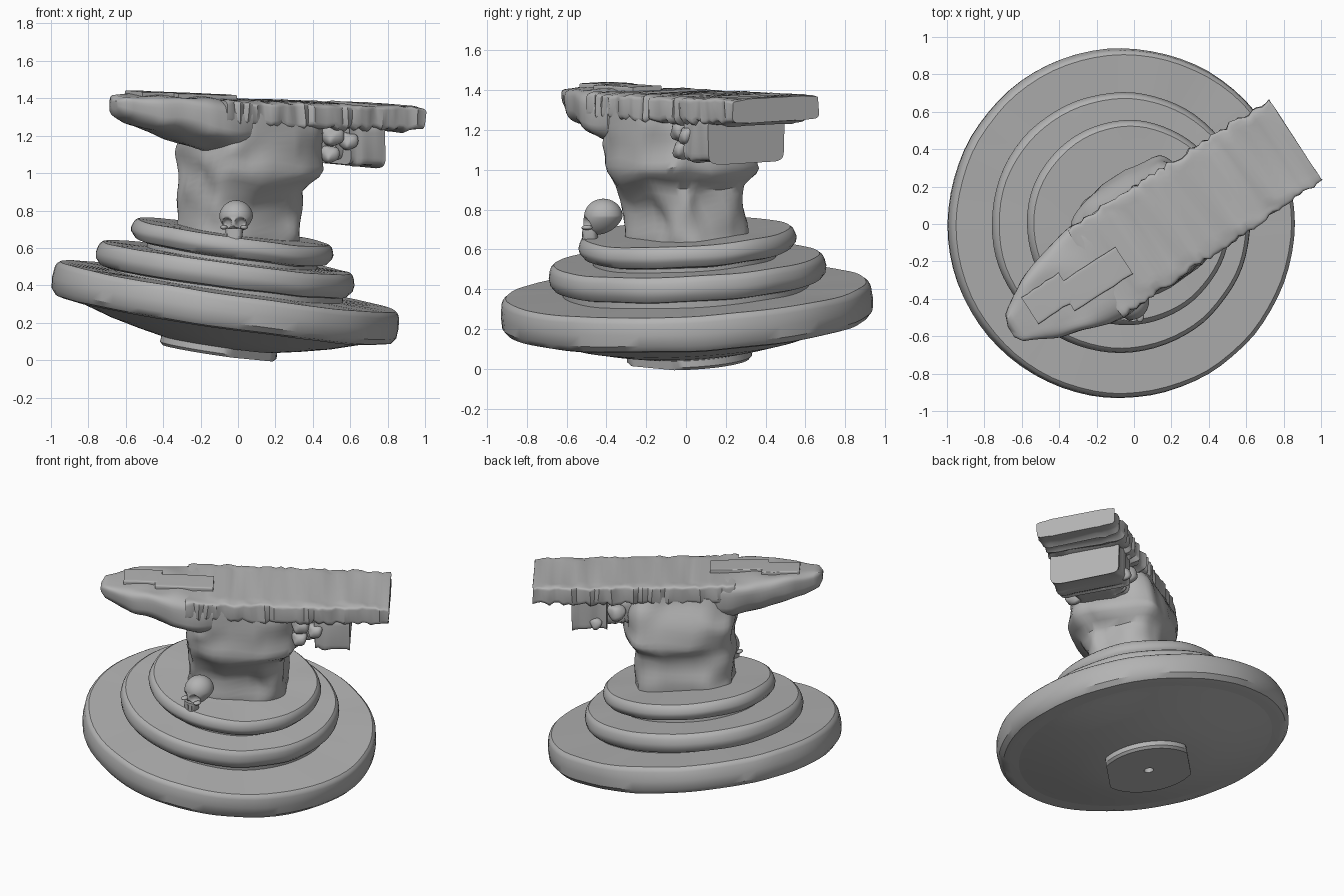
import bpy, bmesh, math, random
from mathutils import Matrix, Vector, noise

random.seed(4)
if bpy.data.objects.get("Cube"):
    bpy.data.objects.remove(bpy.data.objects["Cube"], do_unlink=True)

stone = bpy.data.materials.new("grey stone")
stone.use_nodes = True
GREY = (0.45, 0.45, 0.45, 1)
stone.diffuse_color = GREY
stone.node_tree.nodes["Principled BSDF"].inputs["Base Color"].default_value = GREY

ANVIL = Matrix.Rotation(math.radians(33), 4, "Z")


def finish(name, bm, matrix=Matrix(), angle=35):
    bmesh.ops.recalc_face_normals(bm, faces=bm.faces)
    mesh = bpy.data.meshes.new(name)
    bm.to_mesh(mesh)
    bm.free()
    mesh.transform(matrix)
    mesh.materials.append(stone)
    obj = bpy.data.objects.new(name, mesh)
    bpy.context.collection.objects.link(obj)
    bpy.ops.object.select_all(action="DESELECT")
    obj.select_set(True)
    bpy.context.view_layer.objects.active = obj
    bpy.ops.object.shade_smooth_by_angle(angle=math.radians(angle))
    return obj


def loft(rings):
    """Skin a list of equal-length point rings and cap both ends."""
    bm = bmesh.new()
    rows = [[bm.verts.new(p) for p in ring] for ring in rings]
    for a, b in zip(rows, rows[1:]):
        for i in range(len(a)):
            j = (i + 1) % len(a)
            bm.faces.new((a[i], a[j], b[j], b[i]))
    bm.faces.new(rows[0])
    bm.faces.new(rows[-1])
    return bm


def section(lo_a, hi_a, lo_b, hi_b, low_power, high_power, n=40):
    """Rounded-rectangle section; the lower and upper halves may differ in squareness."""
    points = []
    for i in range(n):
        t = 2 * math.pi * (i + 0.5) / n
        c, s = math.cos(t), math.sin(t)
        p = 2 / (high_power if s > 0 else low_power)
        a = math.copysign(abs(c) ** p, c)
        b = math.copysign(abs(s) ** p, s)
        points.append(((lo_a + hi_a) / 2 + a * (hi_a - lo_a) / 2,
                       (lo_b + hi_b) / 2 + b * (hi_b - lo_b) / 2))
    return points


def stations(keys, steps):
    """Linear in-between values of a keyed table, spaced evenly on the first column."""
    for k in range(steps + 1):
        x = keys[0][0] + (keys[-1][0] - keys[0][0]) * k / steps
        for a, b in zip(keys, keys[1:]):
            if x <= b[0] + 1e-6:
                f = (x - a[0]) / (b[0] - a[0])
                yield [p + (q - p) * f for p, q in zip(a, b)]
                break


def roughen(bm, amount, size):
    for v in bm.verts:
        v.co += noise.noise_vector(v.co / size) * amount


def tilt(x, y, z, slope_x, slope_y):
    up = Vector((-slope_x, -slope_y, 1)).normalized()
    turn = Vector((0, 0, 1)).rotation_difference(up).to_matrix().to_4x4()
    return Matrix.Translation((x, y, z)) @ turn


def lathe(profile, n=72):
    return loft([[(r * math.cos(2 * math.pi * i / n), r * math.sin(2 * math.pi * i / n), z)
                  for i in range(n)] for r, z in profile])


# Stepped, leaning discs
def disc(name, matrix, radius, depth):
    e = 0.03
    bm = lathe([(radius - 0.07, -depth - 0.01), (radius - e, -depth), (radius - 0.005, -depth + e),
                (radius, -depth / 2), (radius - 0.007, -e), (radius - 0.015, -0.012),
                (radius - e, 0), (radius * 0.6, 0)])
    roughen(bm, 0.006, 0.25)
    finish(name, bm, matrix)


base = tilt(-0.055, 0, 0.395, -0.147, 0.05)
disc("lower_disc", base, 0.935, 0.175)
disc("middle_disc", tilt(-0.06, 0.005, 0.55, -0.133, 0.05), 0.697, 0.125)
disc("upper_disc", tilt(-0.022, 0.005, 0.685, -0.14, 0.06), 0.548, 0.105)
finish("disc_core", lathe([(0.62, -0.05), (0.62, 0.08), (0.46, 0.1), (0.46, 0.22)]), base)

# Bowl and clipped plug with a small hole beneath the discs
finish("under_bowl", lathe([(0.87, -0.17), (0.76, -0.2), (0.6, -0.25),
                            (0.45, -0.285), (0.3, -0.315)]), base)
plug = lathe([(0.31, -0.28), (0.315, -0.345), (0.3, -0.36), (0.03, -0.36), (0.03, -0.33)])
side = Vector((-1, 1, 0)).normalized()
for v in plug.verts:
    over = v.co.dot(side)
    v.co -= side * (over - max(-0.26, min(0.26, over)))
finish("under_plug", plug, base)

# Anvil waist: height, u low, u high, v low, v high
WAIST = [(0.58, -0.32, 0.32, -0.24, 0.25), (0.72, -0.31, 0.31, -0.24, 0.24),
         (0.92, -0.31, 0.31, -0.31, 0.23), (1.0, -0.31, 0.39, -0.38, 0.26),
         (1.14, -0.31, 0.38, -0.38, 0.24), (1.32, -0.31, 0.36, -0.36, 0.17)]
bm = loft([[(a, b, z) for a, b in section(u0, u1, v0, v1, 3.5, 3.5, 48)]
           for z, u0, u1, v0, v1 in stations(WAIST, 22)])
roughen(bm, 0.035, 0.16)
finish("waist", bm, ANVIL, 40)


def top_height(u, v):
    return 1.392 - 0.03 * u + 0.05 * (v + 0.1)


def along(keys, steps, low, high, jag=0.0):
    """Loft along the anvil; keys hold u, v low, v high, depth below the face, top drop."""
    rings = []
    for u, v0, v1, depth, drop in stations(keys, steps):
        j = [random.uniform(-jag, jag) for _ in range(4)]
        ring = section(v0 + j[0], v1 + j[1], -depth + j[2], -drop + j[3] * 0.3, low, high)
        rings.append([(u, v, top_height(u, v) + z) for v, z in ring])
    return loft(rings)


# Ragged working slab
bm = along([(-0.32, -0.385, 0.17, 0.14, 0), (0.2, -0.37, 0.17, 0.14, 0),
            (0.97, -0.355, 0.165, 0.13, 0)], 46, 6, 12, 0.011)
roughen(bm, 0.01, 0.07)
finish("face_slab", bm, ANVIL)

# Tapering horn
bm = along([(-0.87, -0.15, -0.085, 0.08, 0.03), (-0.84, -0.2, -0.03, 0.12, 0.005),
            (-0.75, -0.255, 0.035, 0.16, 0), (-0.58, -0.32, 0.11, 0.2, -0.012),
            (-0.4, -0.375, 0.15, 0.25, -0.008), (-0.29, -0.39, 0.17, 0.28, 0),
            (-0.15, -0.37, 0.16, 0.28, 0.01)], 24, 2.2, 5)
roughen(bm, 0.018, 0.15)
finish("horn", bm, ANVIL, 45)

# Raised plates on the horn
for name, u0, u1, v0, v1 in (("horn_plate", -0.52, -0.15, -0.22, -0.05),
                             ("horn_tip_plate", -0.72, -0.48, -0.17, 0.0)):
    bm = along([(u0, v0, v1, 0.03, -0.025), (u1, v0, v1, 0.03, -0.025)], 6, 12, 12, 0.004)
    finish(name, bm, ANVIL)

# Block hanging beneath the tail, with an eroded neck
bm = along([(0.5, -0.34, 0.12, 0.32, 0.1), (0.72, -0.335, 0.12, 0.33, 0.1)], 10, 10, 10, 0.005)
roughen(bm, 0.012, 0.1)
finish("tail_block", bm, ANVIL)
bm = along([(0.28, -0.28, 0.1, 0.32, 0.1), (0.54, -0.26, 0.06, 0.31, 0.1)], 12, 5, 5, 0.008)
roughen(bm, 0.02, 0.08)
finish("tail_neck", bm, ANVIL)
LUMPS = [(0.41, -0.29, 1.2, 0.06), (0.5, -0.31, 1.17, 0.05), (0.44, 0.09, 1.18, 0.06),
         (0.57, 0.11, 1.11, 0.04), (0.4, -0.28, 1.1, 0.05)]
for i, (u, v, z, r) in enumerate(LUMPS):
    bm = bmesh.new()
    bmesh.ops.create_icosphere(bm, subdivisions=3, radius=r)
    roughen(bm, 0.015, 0.06)
    finish(f"eroded_lump_{i + 1}", bm, ANVIL @ Matrix.Translation((u, v, z)), 60)

# Skull: cranium narrowing to a face, with pressed-in sockets
SKULL = Matrix.Translation((-0.01, -0.415, 0.765)) @ Matrix.Rotation(-0.15, 4, "Z")
SOCKETS = [(-0.036, -0.085, -0.03, 0.028), (0.036, -0.085, -0.03, 0.028),
           (0, -0.095, -0.062, 0.014)]
bm = bmesh.new()
bmesh.ops.create_icosphere(bm, subdivisions=5, radius=1)
for v in bm.verts:
    x, y, z = v.co
    low = max(0, -z)
    v.co = (x * (0.09 - 0.025 * low), y * 0.097 - 0.03 * low, z * 0.09)
    for sx, sy, sz, r in SOCKETS:
        d = math.hypot(v.co.x - sx, v.co.z - sz) / r
        if d < 1 and v.co.y < -0.03:
            v.co.y += 0.035 * (1 - d ** 3)
finish("skull", bm, SKULL, 60)

bm = loft([[(a, b, z) for a, b in section(-w, w, -0.105, -0.03, 3, 3)]
           for z, w in ((-0.12, 0.036), (-0.1, 0.044), (-0.06, 0.046))])
finish("skull_jaw", bm, SKULL, 50)
for i in range(-2, 3):
    bm = bmesh.new()
    bmesh.ops.create_cube(bm, size=1, matrix=Matrix.Translation(
        (i * 0.013, -0.102 + 0.003 * abs(i), -0.09)) @ Matrix.Diagonal((0.01, 0.012, 0.03, 1)))
    finish(f"skull_tooth_{i + 3}", bm, SKULL)
for sign in (-1, 1):
    bm = bmesh.new()
    bmesh.ops.create_uvsphere(bm, u_segments=16, v_segments=10, radius=1, matrix=Matrix.Translation(
        (sign * 0.055, -0.075, -0.055)) @ Matrix.Diagonal((0.02, 0.028, 0.012, 1)))
    finish("skull_cheek_" + ("left" if sign > 0 else "right"), bm, SKULL, 60)
